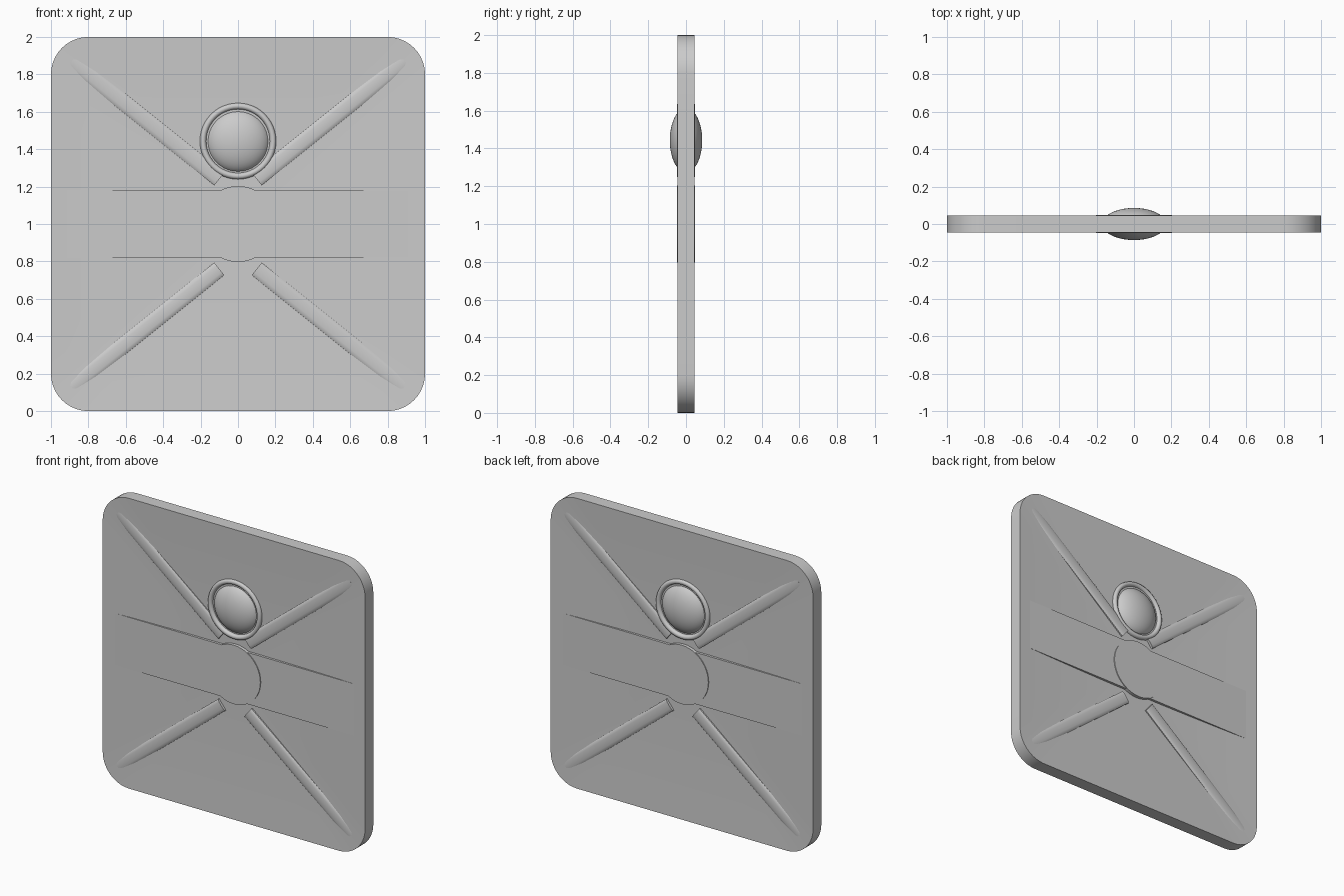
import bpy, bmesh, math
from mathutils import Vector, Matrix

if "Cube" in bpy.data.objects:
    bpy.data.objects.remove(bpy.data.objects["Cube"])

grey = bpy.data.materials.new("plain_grey")
grey.diffuse_color = (0.6, 0.6, 0.6, 1)
grey.use_nodes = True
grey.node_tree.nodes["Principled BSDF"].inputs["Base Color"].default_value = grey.diffuse_color


def finish(name, bm, angle=30):
    bmesh.ops.recalc_face_normals(bm, faces=bm.faces)
    for f in bm.faces:
        f.smooth = True
    for e in bm.edges:
        e.smooth = e.calc_face_angle(0) < math.radians(angle)
    me = bpy.data.meshes.new(name)
    bm.to_mesh(me)
    bm.free()
    me.materials.append(grey)
    ob = bpy.data.objects.new(name, me)
    bpy.context.collection.objects.link(ob)
    return ob


def bridge(bm, a, b):
    n = len(a)
    for i in range(n):
        bm.faces.new((a[i], a[(i + 1) % n], b[(i + 1) % n], b[i]))


# Rounded-square panel, both faces dished towards the centre
def outline(r=0.2, seg=10, side=8):
    pts = []
    for k, (cx, cz) in enumerate(((1, 1), (-1, 1), (-1, -1), (1, -1))):
        for i in range(seg + 1):
            a = math.pi / 2 * (k + i / seg)
            pts.append(Vector((cx * (1 - r) + r * math.cos(a), cz * (1 - r) + r * math.sin(a))))
        nxt = Vector(((-1, 1), (-1, -1), (1, -1), (1, 1))[k])
        a = math.pi / 2 * (k + 1)
        end = Vector((nxt.x * (1 - r) + r * math.cos(a), nxt.y * (1 - r) + r * math.sin(a)))
        start = pts[-1].copy()
        pts += [start.lerp(end, i / side) for i in range(1, side)]
    return pts


def depth(s):
    return 0.024 + 0.021 * s * s


bm = bmesh.new()
ring_pts = outline()
rims = []
for sy in (-1, 1):
    prev = None
    for k in range(10, 0, -1):
        s = k / 10
        loop = [bm.verts.new((p.x * s, sy * depth(s), 1 + p.y * s)) for p in ring_pts]
        if prev:
            bridge(bm, prev, loop)
        else:
            rims.append(loop)
        prev = loop
    c = bm.verts.new((0, sy * depth(0), 1))
    for i in range(len(prev)):
        bm.faces.new((prev[i], prev[(i + 1) % len(prev)], c))
bridge(bm, *rims)
finish("dished_panel", bm)

# Horizontal band across the middle, flush with the rim
bm = bmesh.new()
bmesh.ops.create_cube(bm, size=1, matrix=Matrix.Translation((0, 0, 1.0))
                      @ Matrix.Diagonal((1.9, 0.083, 0.356, 1)))
finish("middle_band", bm)

# Four diagonal ribs with softly rounded tops
half = [(-0.043, 0.034), (-0.036, 0.039), (-0.022, 0.042), (0, 0.043),
        (0.022, 0.042), (0.036, 0.039), (0.043, 0.034)]
profile = half + [(-w, -d) for w, d in half]
for sx, side in ((-1, "left"), (1, "right")):
    for sz, level in ((-1, "lower"), (1, "upper")):
        a = Vector((sx * 0.10, 0, 1 + sz * 0.24))
        b = Vector((sx * 0.89, 0, 1 + sz * 0.872))
        d = (b - a).normalized()
        w = d.cross(Vector((0, 1, 0)))
        bm = bmesh.new()
        ends = [[bm.verts.new(p + w * u + Vector((0, v, 0))) for u, v in profile] for p in (a, b)]
        bridge(bm, *ends)
        for e in ends:
            bm.faces.new(e)
        finish(f"{level}_{side}_rib", bm, 40)

# Central disc
bm = bmesh.new()
bmesh.ops.create_cone(bm, cap_ends=True, segments=48, radius1=0.203, radius2=0.203, depth=0.094,
                      matrix=Matrix.Translation((0, 0, 1.0)) @ Matrix.Rotation(math.pi / 2, 4, 'X'))
finish("centre_disc", bm)

# Rounded collar around the dome
bm = bmesh.new()
section = [(0.170, 0.030), (0.174, 0.041), (0.182, 0.047), (0.192, 0.047), (0.200, 0.042), (0.204, 0.032)]
section += [(r, -y) for r, y in reversed(section)]
n = 48
loops = [[bm.verts.new((r * math.cos(2 * math.pi * i / n), y, 1.443 + r * math.sin(2 * math.pi * i / n)))
          for i in range(n)] for r, y in section]
for k in range(len(loops)):
    bridge(bm, loops[k], loops[(k + 1) % len(loops)])
finish("dome_collar", bm, 50)

# Flattened ball showing on both faces
bm = bmesh.new()
bmesh.ops.create_uvsphere(bm, u_segments=40, v_segments=24, radius=1,
                          matrix=Matrix.Translation((0, 0, 1.443))
                          @ Matrix.Diagonal((0.17, 0.086, 0.17, 1))
                          @ Matrix.Rotation(math.pi / 2, 4, 'X'))
finish("dome", bm)
